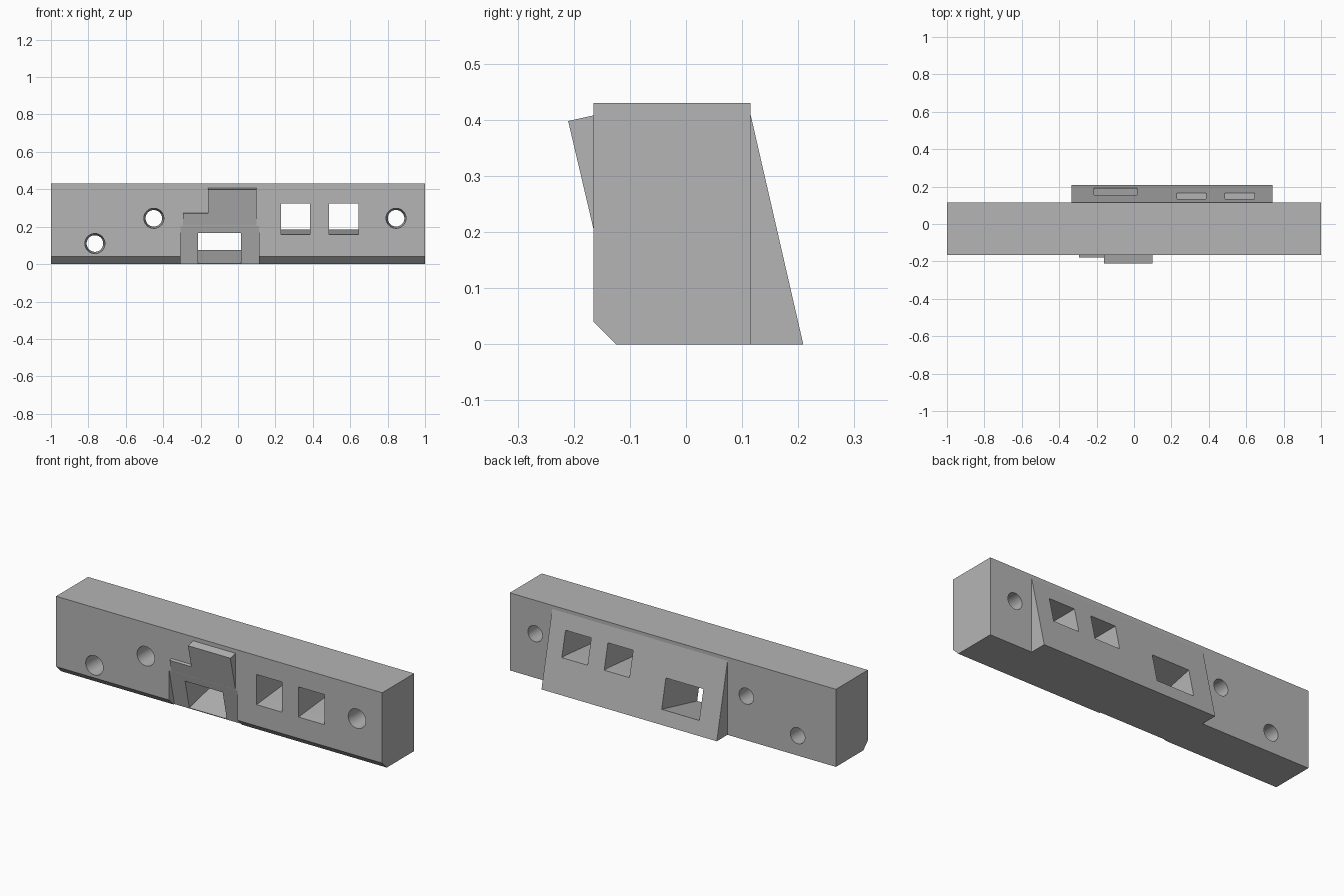
import bpy, bmesh, math
from mathutils import Matrix

old = bpy.data.objects.get("Cube")
if old:
    bpy.data.objects.remove(old, do_unlink=True)

grey = bpy.data.materials.new("plain grey")
grey.use_nodes = True
colour = (0.46, 0.46, 0.46, 1)
grey.diffuse_color = colour
grey.node_tree.nodes["Principled BSDF"].inputs["Base Color"].default_value = colour


def finish(name, bm):
    bmesh.ops.recalc_face_normals(bm, faces=bm.faces)
    mesh = bpy.data.meshes.new(name)
    bm.to_mesh(mesh)
    bm.free()
    mesh.materials.append(grey)
    ob = bpy.data.objects.new(name, mesh)
    bpy.context.collection.objects.link(ob)
    return ob


def prism(name, x0, x1, profile):
    """Extrude a (y, z) profile from x0 to x1."""
    bm = bmesh.new()
    face = bm.faces.new([bm.verts.new((x0, y, z)) for y, z in profile])
    new = bmesh.ops.extrude_face_region(bm, geom=[face])["geom"]
    moved = [v for v in new if isinstance(v, bmesh.types.BMVert)]
    bmesh.ops.translate(bm, verts=moved, vec=(x1 - x0, 0, 0))
    return finish(name, bm)


def bore(name, x, z, front_r, back_r):
    """Slightly tapered round cutter running front to back."""
    bm = bmesh.new()
    turn = Matrix.Translation((x, -0.025, z)) @ Matrix.Rotation(-math.pi / 2, 4, "X")
    bmesh.ops.create_cone(bm, cap_ends=True, segments=40, radius1=front_r,
                          radius2=back_r, depth=0.3, matrix=turn)
    return finish(name, bm)


def combine(target, tool, operation):
    """Apply a boolean and discard the tool."""
    mod = target.modifiers.new(operation, "BOOLEAN")
    mod.operation = operation
    mod.solver = "EXACT"
    mod.object = tool
    bpy.context.view_layer.update()
    graph = bpy.context.evaluated_depsgraph_get()
    mesh = bpy.data.meshes.new_from_object(target.evaluated_get(graph))
    target.modifiers.clear()
    target.data = mesh
    bpy.data.objects.remove(tool, do_unlink=True)


# Long bar with a chamfered lower front edge
bar = prism("mounting_bar", -1, 1, [(-0.125, 0), (0.115, 0), (0.115, 0.43),
                                    (-0.165, 0.43), (-0.165, 0.04)])

# Leaning back pad
pad = prism("back_wedge", -0.335, 0.74, [(0.1, 0), (0.209, 0), (0.115, 0.41), (0.1, 0.41)])
combine(bar, pad, "UNION")

# Leaning recess under the front hook
recess = prism("recess_cutter", -0.307, 0.112, [(-0.165, 0.205), (-0.107, -0.05),
                                                (-0.25, -0.05), (-0.25, 0.205)])
combine(bar, recess, "DIFFERENCE")

# Stepped front hook
hook = prism("hook_tall", -0.16, 0.1, [(-0.165, 0.206), (-0.21, 0.398), (-0.165, 0.408),
                                       (-0.13, 0.408), (-0.13, 0.206)])
combine(bar, hook, "UNION")
step = prism("hook_step", -0.293, -0.15, [(-0.165, 0.206), (-0.18, 0.27), (-0.165, 0.274),
                                          (-0.13, 0.274), (-0.13, 0.206)])
combine(bar, step, "UNION")

# Sloping central slot
slot = prism("slot_cutter", -0.215, 0.015, [(-0.25, -0.026), (0.3, 0.102),
                                            (0.3, 0.27), (-0.25, 0.144)])
combine(bar, slot, "DIFFERENCE")

# Square windows with a ramped floor
for x0, x1 in ((0.23, 0.385), (0.487, 0.645)):
    window = prism("window_cutter", x0, x1, [(-0.2, 0.158), (-0.165, 0.158), (0.125, 0.185),
                                             (0.3, 0.185), (0.3, 0.325), (-0.2, 0.325)])
    combine(bar, window, "DIFFERENCE")

# Round screw holes
for x, z in ((-0.765, 0.11), (-0.45, 0.245), (0.845, 0.245)):
    combine(bar, bore("hole_cutter", x, z, 0.054, 0.044), "DIFFERENCE")

bpy.ops.object.select_all(action="DESELECT")
bar.select_set(True)
bpy.context.view_layer.objects.active = bar
bpy.ops.object.shade_smooth_by_angle(angle=math.radians(12))
